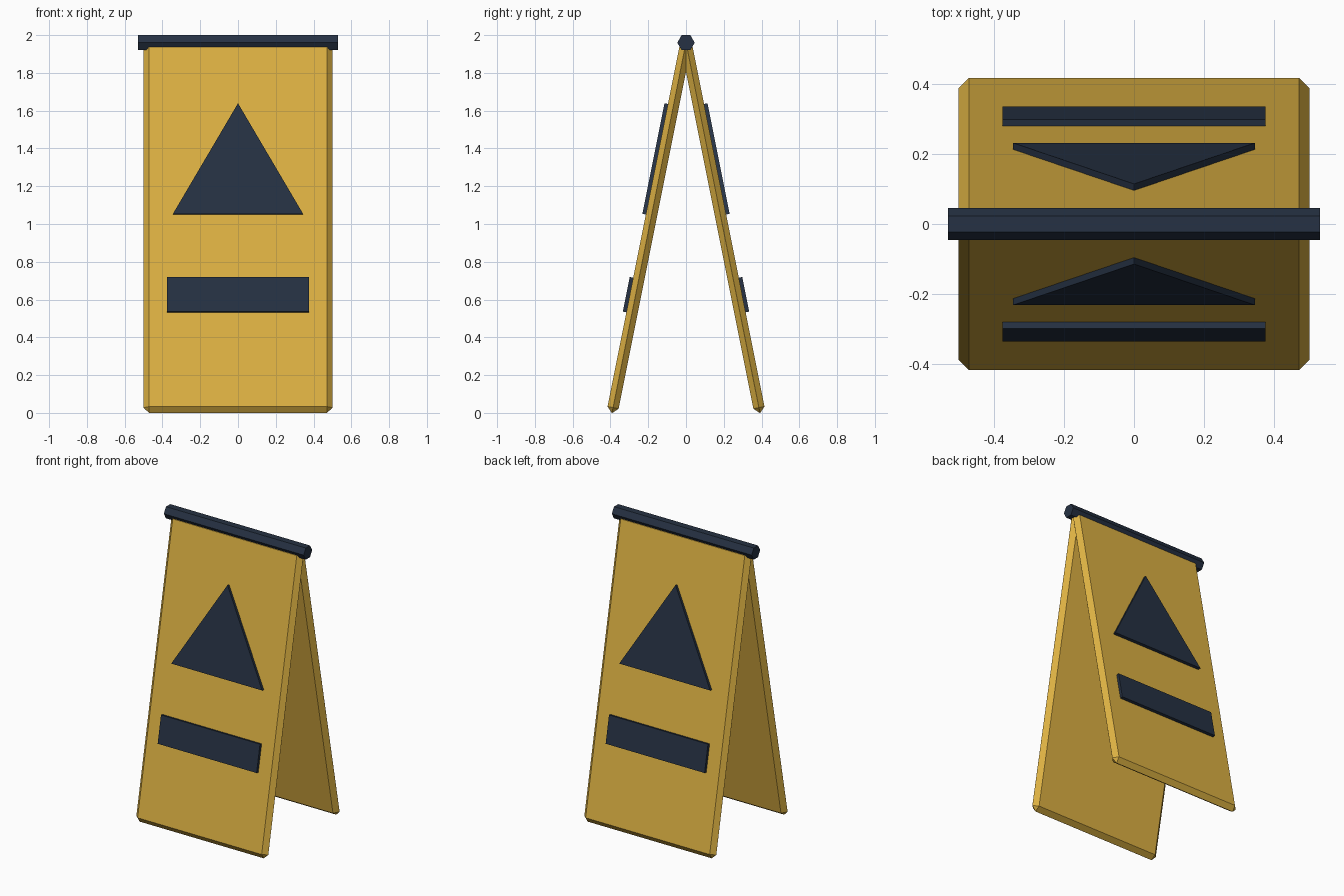
import bpy
import bmesh
from math import radians, sin, cos, pi
from mathutils import Matrix, Vector

if "Cube" in bpy.data.objects:
    bpy.data.objects.remove(bpy.data.objects["Cube"], do_unlink=True)

HINGE_Z = 1.96
TILT = radians(11.3)
LENGTH = 2.0
HALF_THICK = 0.03
PLATE_DEPTH = 0.019


def material(name, rgb):
    mat = bpy.data.materials.new(name)
    mat.use_nodes = True
    color = (*rgb, 1)
    mat.diffuse_color = color
    mat.node_tree.nodes["Principled BSDF"].inputs["Base Color"].default_value = color
    return mat


yellow = material("warning yellow", (0.72, 0.44, 0.056))
navy = material("dark navy", (0.019, 0.031, 0.056))


def add_object(name, bm, mat, matrix):
    bmesh.ops.recalc_face_normals(bm, faces=bm.faces[:])
    mesh = bpy.data.meshes.new(name)
    bm.to_mesh(mesh)
    bm.free()
    mesh.materials.append(mat)
    obj = bpy.data.objects.new(name, mesh)
    obj.matrix_world = matrix
    bpy.context.scene.collection.objects.link(obj)
    return obj


def prism(outline, start, depth):
    """Extrude an (x, z) outline towards -y."""
    bm = bmesh.new()
    face = bm.faces.new([bm.verts.new((x, -start, z)) for x, z in outline])
    extruded = bmesh.ops.extrude_face_region(bm, geom=[face])
    verts = [v for v in extruded["geom"] if isinstance(v, bmesh.types.BMVert)]
    bmesh.ops.translate(bm, verts=verts, vec=(0, -depth, 0))
    return bm


def rectangle(half_width, top, bottom):
    return [(-half_width, bottom), (half_width, bottom), (half_width, top), (-half_width, top)]


def polygon(sides, radius, center, phase):
    return [(radius * cos(phase + 2 * pi * i / sides),
             center + radius * sin(phase + 2 * pi * i / sides)) for i in range(sides)]


# Two leaning boards with raised markings, each hung from the hinge line
for side, turn in (("front", 0), ("back", pi)):
    frame = (Matrix.Rotation(turn, 4, "Z")
             @ Matrix.Translation(Vector((0, 0, HINGE_Z)))
             @ Matrix.Rotation(-TILT, 4, "X"))

    # Board with chamfers that meet in a ridge along its rim
    board = prism(rectangle(0.5, 0, -LENGTH), -HALF_THICK, 2 * HALF_THICK)
    bmesh.ops.bevel(board, geom=board.edges[:], offset=HALF_THICK - 0.0002,
                    segments=1, affect="EDGES", clamp_overlap=True)
    add_object(side + "_board", board, yellow, frame)

    # Warning triangle and label bar
    triangle = prism(polygon(3, 0.398, -0.735, pi / 2), HALF_THICK, PLATE_DEPTH)
    add_object(side + "_triangle", triangle, navy, frame)
    label = prism(rectangle(0.375, -1.275, -1.462), HALF_THICK, PLATE_DEPTH)
    add_object(side + "_label_bar", label, navy, frame)

# Six-sided hinge rod along the top
rod = prism(polygon(6, 0.046, 0, 0), -0.53, 1.06)
add_object("hinge_rod", rod, navy,
           Matrix.Translation(Vector((0, 0, HINGE_Z))) @ Matrix.Rotation(pi / 2, 4, "Z"))
